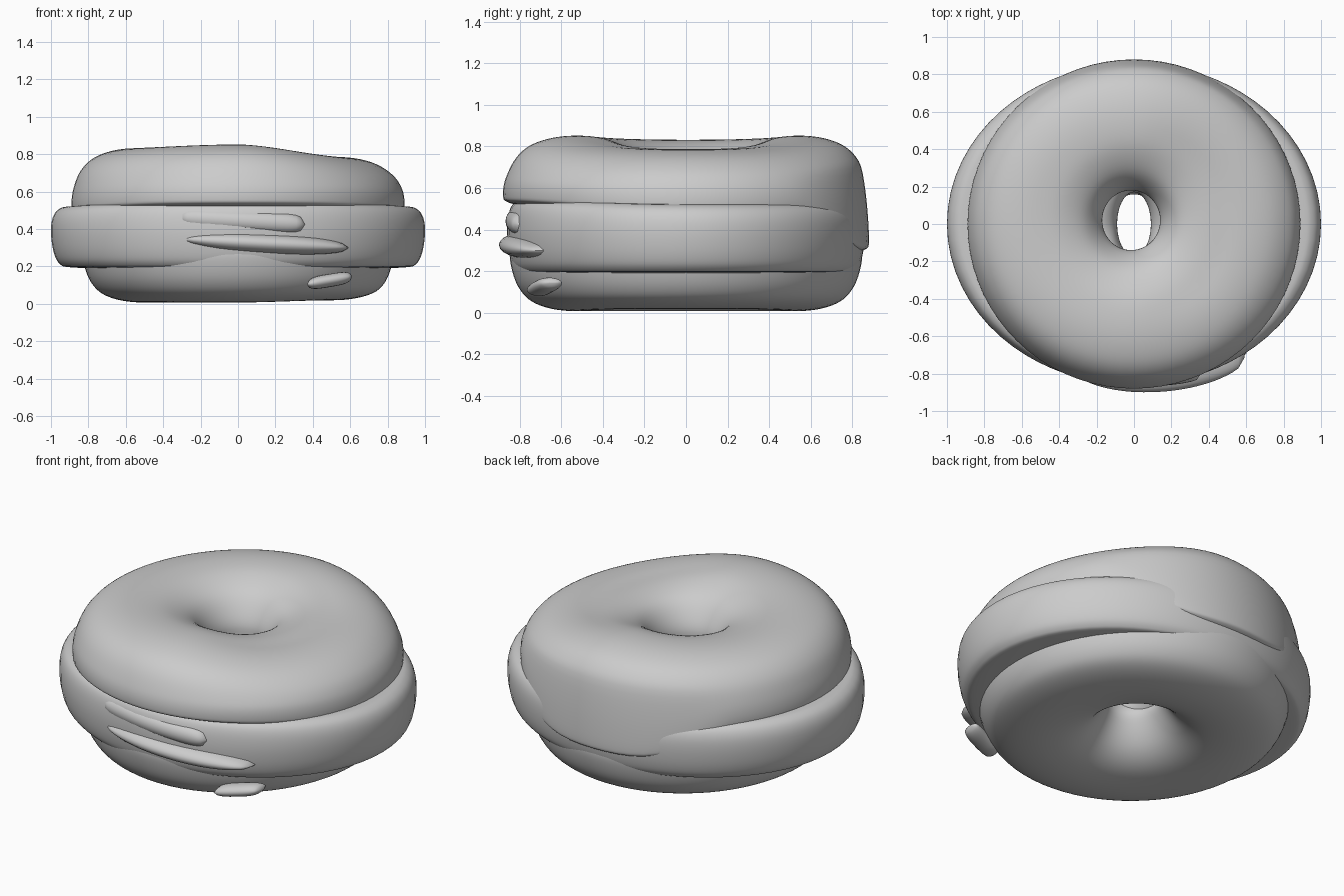
import bpy, bmesh
from math import sin, cos, pi, radians, hypot

if "Cube" in bpy.data.objects:
    bpy.data.objects.remove(bpy.data.objects["Cube"])


def smoothstep(v):
    v = max(0.0, min(1.0, v))
    return v * v * (3 - 2 * v)


def finish(name, rings, closed):
    """Bridge a list of equal vertex loops into a smooth mesh."""
    bm = bmesh.new()
    loops = [[bm.verts.new(p) for p in ring] for ring in rings]
    n, m = len(loops), len(loops[0])
    for i in range(n if closed else n - 1):
        a, b = loops[i], loops[(i + 1) % n]
        for j in range(m):
            k = (j + 1) % m
            bm.faces.new((a[j], a[k], b[k], b[j]))
    if not closed:
        bm.faces.new(loops[0])
        bm.faces.new(loops[-1])
    bmesh.ops.recalc_face_normals(bm, faces=bm.faces)
    for f in bm.faces:
        f.smooth = True
    me = bpy.data.meshes.new(name)
    bm.to_mesh(me)
    bm.free()
    ob = bpy.data.objects.new(name, me)
    bpy.context.collection.objects.link(ob)
    return ob


def spline(pts, steps=5):
    """Closed Catmull-Rom curve through the points."""
    out, n = [], len(pts)
    for i in range(n):
        p0, p1, p2, p3 = (pts[(i + k - 1) % n] for k in range(4))
        for s in range(steps):
            t = s / steps
            out.append(tuple(0.5 * (2 * b + (c - a) * t + (2*a - 5*b + 4*c - d) * t*t
                                    + (3*b - a - 3*c + d) * t**3)
                             for a, b, c, d in zip(p0, p1, p2, p3)))
    return out


def ellipse_radius(a, b, th):
    return 1 / hypot(cos(th) / a, sin(th) / b)


def layer(name, outer, hole, profile, shift, centre=(0, 0), seg=72):
    """Ring whose (t, z) section runs from hole (t=0) to outer edge (t=1)."""
    section, rings = spline(profile), []
    for i in range(seg):
        th = 2 * pi * i / seg
        R, h = ellipse_radius(*outer, th), ellipse_radius(*hole, th)
        ring = []
        for t, z in section:
            r = h + t * (R - h)
            k = 1 - t
            ring.append((r * cos(th) + centre[0] * k, r * sin(th) + centre[1] * k,
                         z + shift(th, t, z)))
        rings.append(ring)
    return finish(name, rings, True)


# Top bun: drooping at the back, lower crest on the right
def top_shift(th, t, z):
    low = smoothstep((0.72 - z) / 0.2) * smoothstep((t - 0.55) / 0.35)
    edge = -0.19 * smoothstep((sin(th) - 0.6) / 0.4) + 0.04 * smoothstep(-sin(th) - 0.1)
    crest = 0.012 * sin(th) ** 2 - 0.055 * smoothstep(cos(th)) - 0.008 * smoothstep(-cos(th))
    return low * edge + smoothstep((z - 0.55) / 0.25) * smoothstep(t / 0.5) * crest


layer("top_bun", (0.89, 0.88), (0.155, 0.16),
      [(0, 0.58), (0.035, 0.67), (0.14, 0.765), (0.31, 0.823), (0.5, 0.84), (0.68, 0.829),
       (0.83, 0.79), (0.93, 0.72), (0.985, 0.62), (1, 0.53), (0.975, 0.495), (0.85, 0.48),
       (0.4, 0.48), (0.05, 0.5)], top_shift, (-0.015, 0.02))

# Filling: oval layer wider than the bread on both sides
layer("filling", (1.0, 0.86), (0.09, 0.17),
      [(0, 0.38), (0.05, 0.48), (0.2, 0.52), (0.6, 0.525), (0.87, 0.522), (0.95, 0.508),
       (0.99, 0.46), (1, 0.38), (0.985, 0.28), (0.95, 0.215), (0.88, 0.195), (0.6, 0.19),
       (0.2, 0.2), (0.05, 0.28)],
      lambda th, t, z: 0.02 * smoothstep(-sin(th)) * smoothstep((z - 0.4) / 0.1))

# Bottom bun
layer("bottom_bun", (0.83, 0.845), (0.14, 0.16),
      [(0, 0.28), (0.04, 0.19), (0.15, 0.09), (0.3, 0.03), (0.5, 0.008), (0.7, 0.018),
       (0.85, 0.055), (0.94, 0.12), (0.99, 0.21), (1, 0.29), (0.95, 0.36), (0.5, 0.38),
       (0.1, 0.36)],
      lambda th, t, z: 0.012 * smoothstep(cos(th)) * smoothstep((0.1 - z) / 0.1))


def slice_strip(name, x0, x1, z0, z1, reach, depth, half, flat, seg=28):
    """Thin slice following the front curve; flat>1 gives blunter ends."""
    rings = []
    for i in range(seg + 1):
        u = i / seg
        s = max(0.04, (1 - abs(2 * u - 1) ** flat) ** 0.5)
        x = x0 + u * (x1 - x0)
        y = -reach * (1 - (x - 0.05) ** 2 * 0.8) ** 0.5 + depth
        z = z0 + u * (z1 - z0)
        rings.append([(x, y - s ** 0.4 * depth * cos(a), z + s * half * sin(a))
                      for a in (2 * pi * k / 20 for k in range(20))])
    return finish(name, rings, False)


# Slices poking out at the front, and a crumb patch on the bottom bun
slice_strip("upper_slice", -0.32, 0.36, 0.46, 0.425, 0.868, 0.05, 0.055, 10)
slice_strip("lower_slice", -0.30, 0.59, 0.345, 0.30, 0.90, 0.10, 0.053, 2.5)
slice_strip("crumb_patch", 0.37, 0.61, 0.105, 0.145, 0.81, 0.06, 0.035, 4)
